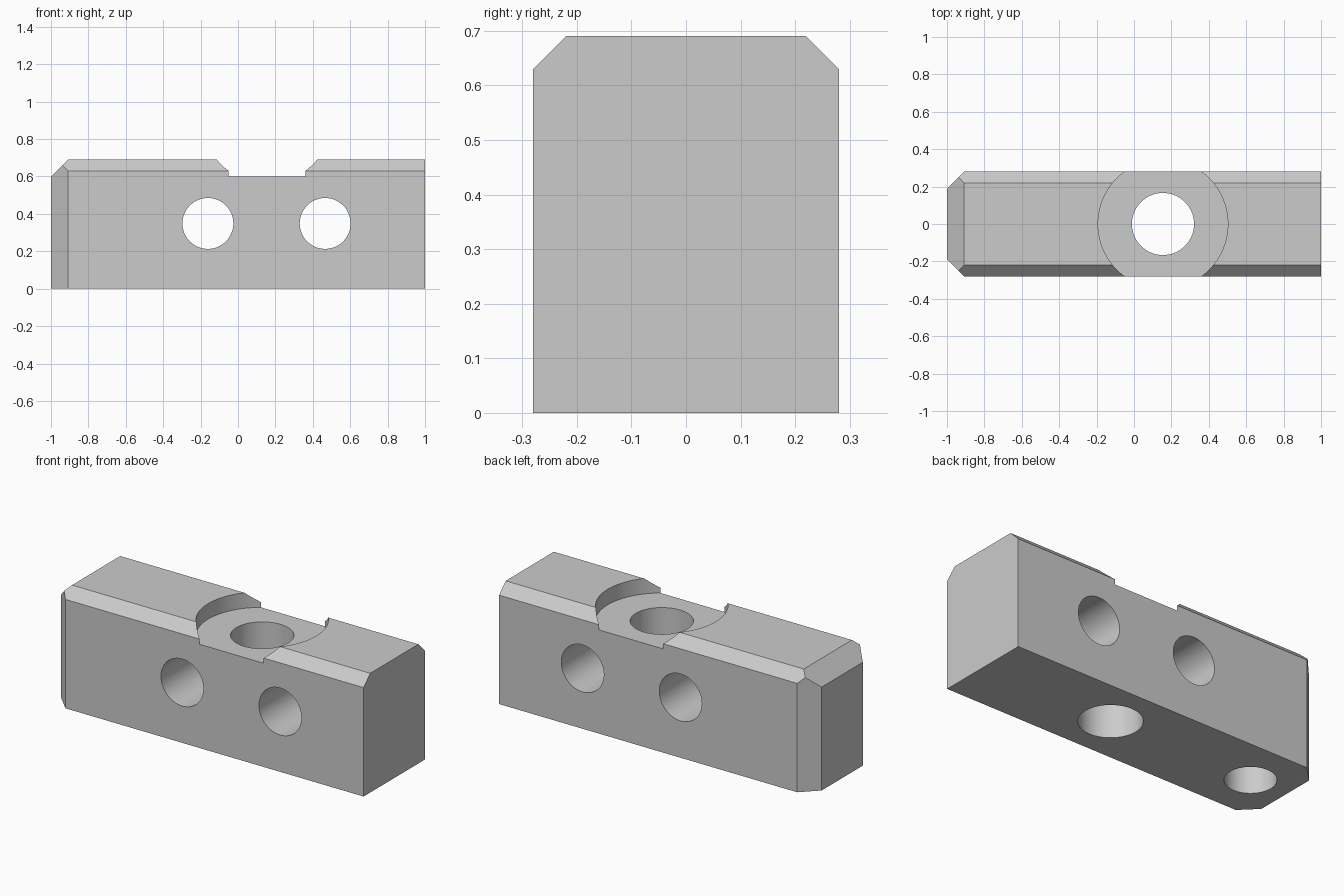
import bpy, bmesh
from math import radians
from mathutils import Matrix, Vector

cube = bpy.data.objects.get("Cube")
if cube:
    bpy.data.objects.remove(cube, do_unlink=True)

LENGTH, WIDTH, HEIGHT = 2.0, 0.56, 0.69
EDGE, END = 0.06, 0.092          # long-edge and end chamfers
BORE_X = 0.155

grey = bpy.data.materials.new("plain grey")
grey.use_nodes = True
colour = (0.6, 0.6, 0.6, 1)
grey.diffuse_color = colour
grey.node_tree.nodes["Principled BSDF"].inputs["Base Color"].default_value = colour


def add_object(name, bm):
    bmesh.ops.recalc_face_normals(bm, faces=bm.faces)
    mesh = bpy.data.meshes.new(name)
    bm.to_mesh(mesh)
    bm.free()
    mesh.materials.append(grey)
    obj = bpy.data.objects.new(name, mesh)
    bpy.context.collection.objects.link(obj)
    return obj


def chamfer(bm, point, normal):
    """Slice off everything beyond a plane and close the cut."""
    geom = bm.verts[:] + bm.edges[:] + bm.faces[:]
    cut = bmesh.ops.bisect_plane(bm, geom=geom, plane_co=point,
                                 plane_no=Vector(normal).normalized(), clear_outer=True)
    edges = [e for e in cut["geom_cut"] if isinstance(e, bmesh.types.BMEdge)]
    bmesh.ops.contextual_create(bm, geom=edges)


# Rectangular block with chamfered top edges and one chamfered end
bm = bmesh.new()
size = Matrix.Diagonal((LENGTH, WIDTH, HEIGHT, 1))
bmesh.ops.create_cube(bm, size=1, matrix=Matrix.Translation((0, 0, HEIGHT / 2)) @ size)
for side in (-1, 1):
    chamfer(bm, (0, side * (WIDTH / 2 - EDGE), HEIGHT), (0, side, 1))
    chamfer(bm, (-LENGTH / 2, side * (WIDTH / 2 - END), 0), (-1, side, 0))
chamfer(bm, (-LENGTH / 2, 0, HEIGHT - END), (-1, 0, 1))
block = add_object("drilled_block", bm)


def drill(name, radius, depth, centre, sideways=False):
    """Subtract a cylinder from the block."""
    bm = bmesh.new()
    turn = Matrix.Rotation(radians(90), 4, "X") if sideways else Matrix()
    bmesh.ops.create_cone(bm, cap_ends=True, segments=96, radius1=radius, radius2=radius,
                          depth=depth, matrix=Matrix.Translation(centre) @ turn)
    cutter = add_object(name, bm)
    cutter.hide_render = True
    mod = block.modifiers.new(name, "BOOLEAN")
    mod.operation = "DIFFERENCE"
    mod.solver = "EXACT"
    mod.object = cutter
    return cutter


cutters = [
    drill("counterbore", 0.347, 0.4, (BORE_X, 0, 0.8)),
    drill("vertical_bore", 0.166, 2, (BORE_X, 0, 0.3)),
    drill("left_cross_hole", 0.136, 2, (0.466, 0, 0.349), True),
    drill("right_cross_hole", 0.136, 2, (-0.161, 0, 0.349), True),
    drill("blind_bottom_hole", 0.134, 0.8, (-0.77, 0, -0.05)),
]

# Bake the cuts and discard the cutters
bpy.context.view_layer.update()
graph = bpy.context.evaluated_depsgraph_get()
result = bpy.data.meshes.new_from_object(block.evaluated_get(graph))
block.modifiers.clear()
block.data = result
block.data.materials.clear()
block.data.materials.append(grey)
for polygon in result.polygons:
    polygon.material_index = 0
for cutter in cutters:
    bpy.data.objects.remove(cutter, do_unlink=True)

# Smooth bore walls, crisp edges elsewhere
bpy.ops.object.select_all(action="DESELECT")
block.select_set(True)
bpy.context.view_layer.objects.active = block
bpy.ops.object.shade_smooth_by_angle(angle=radians(30))
